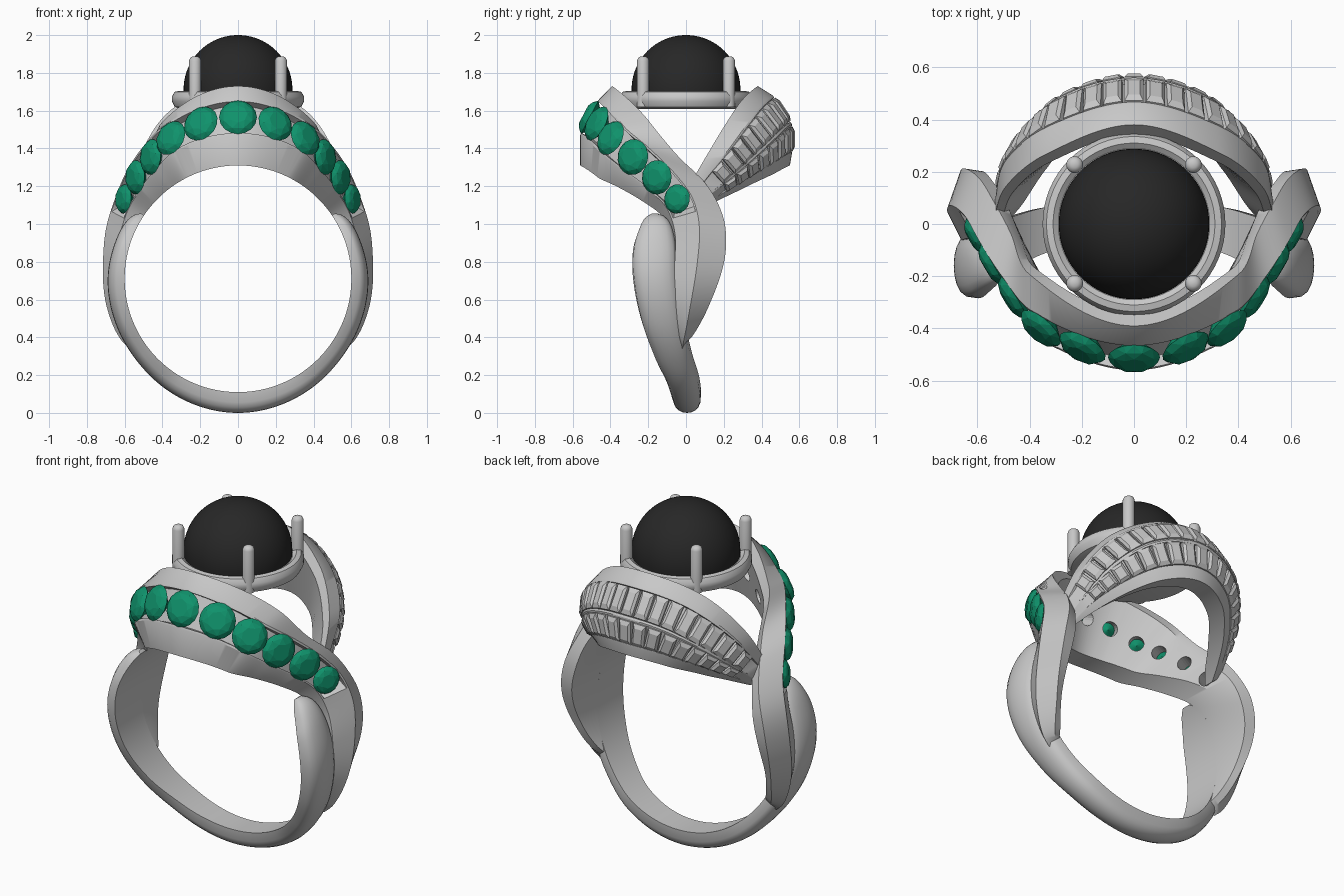
import bpy, bmesh
from math import sin, cos, pi, radians
from mathutils import Vector, Matrix

if "Cube" in bpy.data.objects:
    bpy.data.objects.remove(bpy.data.objects["Cube"])

AXIS_Z = 0.71      # height of the finger hole's centre
BORE = 0.6         # finger hole radius


def material(name, colour):
    m = bpy.data.materials.new(name)
    m.use_nodes = True
    m.diffuse_color = (*colour, 1)
    m.node_tree.nodes["Principled BSDF"].inputs["Base Color"].default_value = (*colour, 1)
    return m


METAL = material("light grey metal", (0.58, 0.58, 0.58))
GREEN = material("green gem", (0.005, 0.29, 0.15))
BLACK = material("black stone", (0.02, 0.02, 0.02))


def finish(bm, name, mat, smooth=None):
    bmesh.ops.recalc_face_normals(bm, faces=bm.faces)
    mesh = bpy.data.meshes.new(name)
    bm.to_mesh(mesh)
    bm.free()
    mesh.materials.append(mat)
    ob = bpy.data.objects.new(name, mesh)
    bpy.context.collection.objects.link(ob)
    if smooth:
        bpy.ops.object.select_all(action='DESELECT')
        ob.select_set(True)
        bpy.context.view_layer.objects.active = ob
        bpy.ops.object.shade_smooth_by_angle(angle=radians(smooth))
    return ob


def skin(rings, name, mat, smooth):
    """Closed loft through rings of equal length, capped at both ends."""
    bm = bmesh.new()
    vs = [[bm.verts.new(p) for p in ring] for ring in rings]
    n = len(vs[0])
    for a, b in zip(vs, vs[1:]):
        for i in range(n):
            bm.faces.new((a[i], a[(i + 1) % n], b[(i + 1) % n], b[i]))
    bm.faces.new(vs[0])
    bm.faces.new(vs[-1])
    return finish(bm, name, mat, smooth)


def blend(keys, angle):
    """Smooth interpolation of key rows (angle, values in hundredths), mirrored about 0."""
    a = min(abs(angle), keys[-1][0])
    k = [(-keys[1][0], *keys[1][1:])] + keys
    k.append(keys[-1])
    i = next(i for i in range(1, len(k) - 2) if a <= k[i + 1][0])
    h = k[i + 1][0] - k[i][0]
    t = (a - k[i][0]) / h
    out = []
    for c in range(1, len(k[0])):
        m0 = (k[i + 1][c] - k[i - 1][c]) / (k[i + 1][0] - k[i - 1][0]) * h
        m1 = (k[i + 2][c] - k[i][c]) / (k[i + 2][0] - k[i][0]) * h
        p0, p1 = k[i][c], k[i + 1][c]
        d = p1 - p0
        out.append((p0 + t * (m0 + t * (3 * d - 2 * m0 - m1 + t * (m0 + m1 - 2 * d)))) / 100)
    return out


def place(angle, y, r):
    a = radians(angle)
    return Vector((r * sin(a), y, AXIS_Z + r * cos(a)))


def corners(keys, angle):
    v = blend(keys, angle)
    return [Vector((v[i], v[i + 1])) for i in range(0, len(v), 2)]


def band(keys, name, channels, side, depth, inset, fade):
    """Sweep a section round the finger, with channels sunk between the given corners."""
    end = keys[-1][0]
    steps = int(end)
    rings = []
    for s in range(-steps, steps + 1):
        angle = s * end / steps
        pts = corners(keys, angle)
        k = max(0, min(1, (fade - abs(angle)) / 4))
        ring = []
        for i, p in enumerate(pts):
            ring.append(p)
            if i in channels:
                d = pts[i + 1] - p
                down = Vector((d.y, -d.x)).normalized() * side * depth * k
                for f in (inset, inset + 0.02, 0.98 - inset, 1 - inset):
                    ring.append(p + d * f + (down if inset < f < 1 - inset else down * 0))
        rings.append([place(angle, max(-1, p.x), max(BORE, p.y)) for p in ring])
    return skin(rings, name, METAL, 32)


def seat(keys, i, angle):
    """Frame on the band face between corners i and i+1: matrix and width."""
    def edge(a):
        p = corners(keys, a)
        return place(a, *p[i]), place(a, *p[i + 1])
    lo, hi = edge(angle)
    before, after = edge(angle - 1), edge(angle + 1)
    along = (after[0] + after[1] - before[0] - before[1]).normalized()
    mid = (lo + hi) / 2
    n = along.cross(hi - lo).normalized()
    if n.dot(mid - Vector((0, 0, AXIS_Z))) < 0:
        n.negate()
    m = Matrix((along, n.cross(along), n)).transposed().to_4x4()
    m.translation = mid
    return m, (hi - lo).length


def hull(points, matrix, name, mat):
    bm = bmesh.new()
    for p in points:
        bm.verts.new(matrix @ Vector(p))
    res = bmesh.ops.convex_hull(bm, input=bm.verts)
    bmesh.ops.dissolve_limit(bm, angle_limit=0.01, verts=bm.verts, edges=bm.edges)
    return finish(bm, name, mat)


def circle(r, z, n, turn=0.0):
    return [(r * cos(2 * pi * (i + turn) / n), r * sin(2 * pi * (i + turn) / n), z) for i in range(n)]


def lathe(name, profile, mat, x=0, y=0, n=64, smooth=35):
    rings = [[Vector((px + x, py + y, z)) for px, py, z in circle(r, z, n)] for r, z in profile]
    return skin(rings, name, mat, smooth)


# Section corners (y, radius): lower bore edge, lower rim, upper rim, ridge, back, bore edge
FRONT = [
    (0, -56, 60, -56, 76, -46, 95, -39, 102, -34, 96, -44, 60),
    (26, -47, 60, -46, 75, -33, 90, -19, 92, -17, 86, -33, 60),
    (36, -36, 60, -35, 72, -20, 86, -4, 80, -5, 74, -20, 60),
    (46, -24, 60, -22, 70, -7, 82, 9, 75, 8, 68, -6, 60),
    (56, -13, 60, -11, 69, 3, 78, 17, 71, 16, 65, 4, 60),
    (68, -7, 60, -6, 67, 7, 75, 21, 69, 20, 62, 8, 60),
    (83, -6, 60, -6, 66, 6, 72, 20, 67, 19, 61, 7, 60),
    (103, -7, 60, -7, 66, 2, 71, 12, 65, 11, 61, 3, 60),
    (117, -6, 60, -6, 65, -1, 70, 4, 65, 4, 61, -1, 60),
    (123, -3, 60, -3, 64, -2, 68, -1, 64, -1, 61, -2, 60)]
# Same, with a middle rib between two stone rows
BACK = [
    (0, 55, 60, 56, 66, 56, 82, 46, 97, 38, 102, 34, 97, 44, 60),
    (20, 48, 60, 49, 66, 49, 81, 37, 94, 27, 97, 24, 92, 36, 60),
    (35, 33, 60, 34, 65, 34, 76, 24, 86, 14, 86, 12, 81, 20, 60),
    (45, 19, 60, 20, 64, 19, 70, 10, 75, 4, 75, 3, 71, 8, 60),
    (52, 8, 60, 9, 62, 8, 66, 3, 69, 0, 69, -1, 67, 2, 60)]
# Angle from the bottom, two side edges, outer radius
SHANK = [(0, -7, 8, 71), (30, -10, 7, 70), (50, -17, 3, 69), (70, -24, -1, 69),
         (90, -28, -4, 69), (105, -28, -5, 68), (115, -25, -7, 67), (121, -22, -10, 65),
         (124, -19, -14, 62)]

front_band = band(FRONT, "front_band", (1,), 1, 0.045, 0.06, 62)
back_band = band(BACK, "back_band", (1, 2), -1, 0.018, 0.07, 47)

# Lower shank with a domed outside
rings = []
for s in range(-124, 125, 2):
    y0, y1, top = blend(SHANK, s)
    rings.append([place(180 - s, (y0 + y1) / 2 - (y1 - y0) / 2 * cos(pi * t / 10),
                        BORE + (top - BORE) * sin(pi * t / 10) ** 0.6 if 0 < t < 10 else BORE)
                  for t in range(11)])
skin(rings, "shank", METAL, 40)

# Faceted round gems and the holes drilled behind them
CUT = circle(0.5, 0.36, 8) + circle(0.82, 0.24, 8, 0.5) + circle(1, 0, 16) + [(0, 0, -0.8)]
holes = bmesh.new()
for n, a in enumerate((0, 13.5, 25.5, 35.5, 45.2, 55)):
    for s in ((1, -1) if n else (1,)):
        m, width = seat(FRONT, 1, a * s)
        size = min(0.1, width / 2) * (1 - 0.015 * n)
        hull(CUT, m @ Matrix.Scale(size, 4), "green_gem", GREEN)
        bmesh.ops.create_cone(holes, cap_ends=True, segments=20, radius1=0.04, radius2=0.04,
                              depth=0.28, matrix=m @ Matrix.Translation((0, 0, -0.17)))
cutter = finish(holes, "hole_cutter", METAL)
cutter.hide_render = True
mod = front_band.modifiers.new("holes", 'BOOLEAN')
mod.operation, mod.solver, mod.object = 'DIFFERENCE', 'EXACT', cutter
bpy.ops.object.select_all(action='DESELECT')
front_band.select_set(True)
bpy.context.view_layer.objects.active = front_band
bpy.ops.object.modifier_apply(modifier="holes")
bpy.data.objects.remove(cutter)

# Two rows of square stones, evenly spaced along the back band
for row in (1, 2):
    angle, gone, spots = 0.0, 0.0, [0.0]
    last = seat(BACK, row, 0)[0].translation
    while angle < 45:
        angle += 0.25
        here = seat(BACK, row, angle)[0].translation
        gone += (here - last).length
        last = here
        if gone >= 0.08:
            spots += [angle, -angle]
            gone = 0.0
    for a in spots:
        m, width = seat(BACK, row, a)
        w, h = 0.036, width * 0.41
        box = [(x * w * f, y * h * f, z) for x in (-1, 1) for y in (-1, 1)
               for f, z in ((1, -0.03), (1, 0.004), (0.65, 0.016))]
        hull(box, m, "square_stone", METAL)

# Round head, domed centre stone and four prongs
lathe("head", [(0.02, 1.61), (0.3, 1.61), (0.335, 1.62), (0.35, 1.65), (0.35, 1.675),
               (0.335, 1.7), (0.31, 1.705), (0.29, 1.69), (0.02, 1.69)], METAL)
R = 0.287
lathe("centre_stone", [(R, 1.68)] + [(R * cos(t * pi / 48) + 0.001, 1.713 + R * sin(t * pi / 48))
                                     for t in range(25)], BLACK)
for x in (-1, 1):
    for y in (-1, 1):
        lathe("prong", [(0.032, 1.62), (0.032, 1.865), (0.026, 1.88), (0.012, 1.888)],
              METAL, x * 0.227, y * 0.227, 20, 60)
